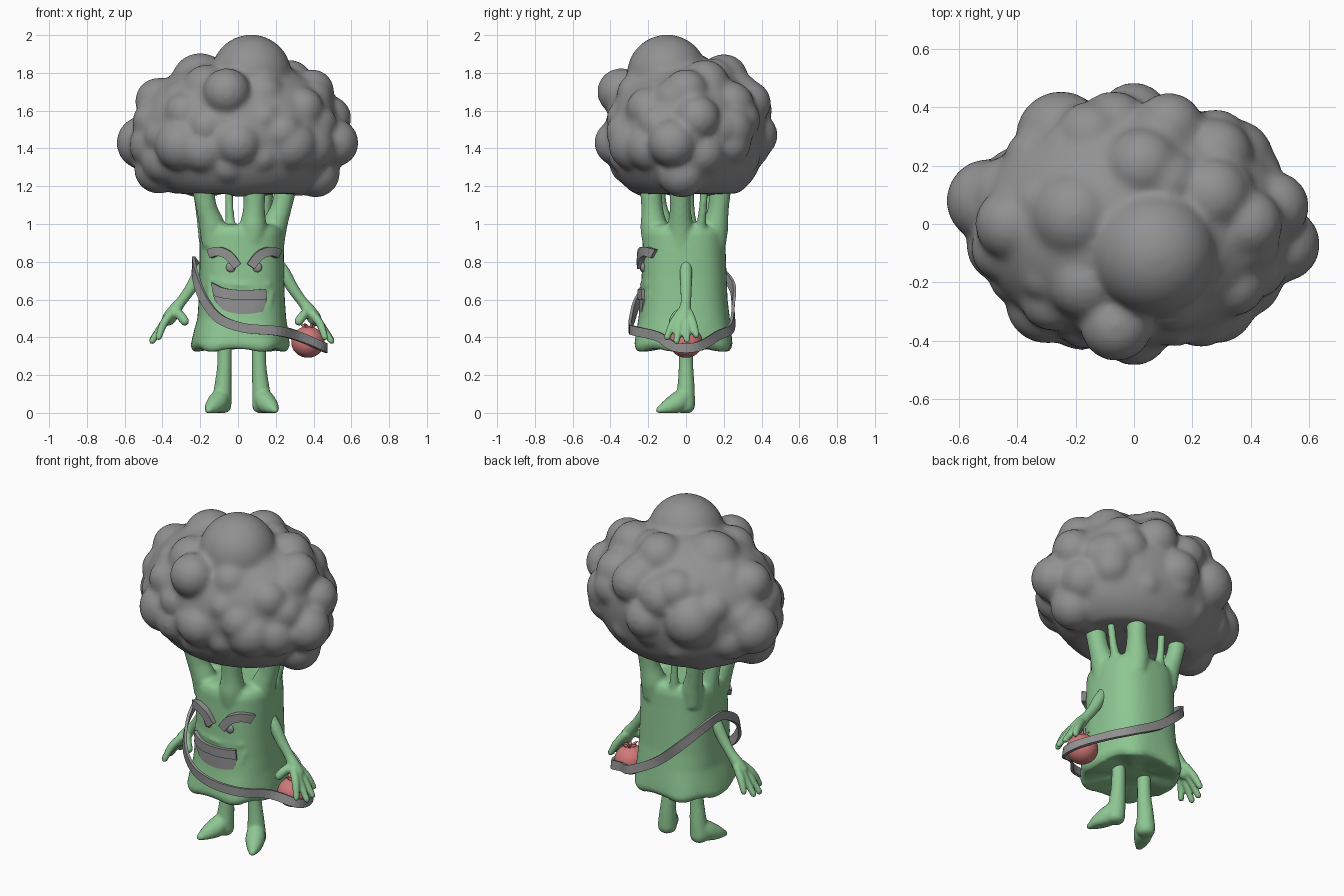
import bpy, bmesh, math, random
from mathutils import Vector, Matrix

random.seed(4)
if "Cube" in bpy.data.objects:
    bpy.data.objects.remove(bpy.data.objects["Cube"])

MID = 0.02      # plane the limbs mirror across


def material(name, *rgb):
    m = bpy.data.materials.new(name)
    m.use_nodes = True
    m.diffuse_color = (*rgb, 1)
    m.node_tree.nodes["Principled BSDF"].inputs["Base Color"].default_value = (*rgb, 1)
    return m


GREEN = material("stem green", 0.27, 0.57, 0.29)
GREY = material("plain grey", 0.285, 0.285, 0.285)
RED = material("soft red", 0.64, 0.19, 0.19)


def finish(bm, name, mat, voxel=0, smooth=3):
    """Turn a bmesh into an object; a voxel size fuses overlapping pieces."""
    bmesh.ops.recalc_face_normals(bm, faces=bm.faces)
    for f in bm.faces:
        f.smooth = True
    mesh = bpy.data.meshes.new(name)
    bm.to_mesh(mesh)
    bm.free()
    mesh.materials.append(mat)
    ob = bpy.data.objects.new(name, mesh)
    bpy.context.collection.objects.link(ob)
    if voxel:
        fuse = ob.modifiers.new("fuse", 'REMESH')
        fuse.mode = 'VOXEL'
        fuse.voxel_size = voxel
        fuse.use_smooth_shade = True
        soft = ob.modifiers.new("soften", 'SMOOTH')
        soft.factor = 0.5
        soft.iterations = smooth
    return ob


def spline(points, steps=6, closed=False):
    """Catmull-Rom curve through the points."""
    p = [Vector(q) for q in points]
    n = len(p)
    pick = (lambda i: p[i % n]) if closed else (lambda i: p[max(0, min(n - 1, i))])
    out = []
    for i in range(n if closed else n - 1):
        a, b, c, d = (pick(i + k) for k in (-1, 0, 1, 2))
        for s in range(steps):
            t = s / steps
            out.append(0.5 * (2 * b + (c - a) * t + (2 * a - 5 * b + 4 * c - d) * t ** 2
                              + (3 * b - a - 3 * c + d) * t ** 3))
    return out if closed else out + [p[-1]]


def bridge(bm, rings):
    for a, b in zip(rings, rings[1:]):
        n = len(a)
        for i in range(n):
            bm.faces.new((a[i], a[(i + 1) % n], b[(i + 1) % n], b[i]))
    bm.faces.new(rings[0])
    bm.faces.new(rings[-1])


def ball(bm, centre, size, detail=3):
    bmesh.ops.create_icosphere(bm, subdivisions=detail, radius=1,
                               matrix=Matrix.Translation(centre) @ Matrix.Diagonal((*size, 1)))


def tube(bm, points, ref=(0, 1, 0), sides=14):
    """Tapered round-tipped tube; each point is x, y, z, radius."""
    path = spline(points, 5)
    rings = []
    for i, q in enumerate(path):
        t = (path[min(i + 1, len(path) - 1)] - path[max(i - 1, 0)]).to_3d().normalized()
        u = t.cross(Vector(ref)).normalized()
        v = t.cross(u)
        angles = [math.tau * k / sides for k in range(sides)]
        rings.append([bm.verts.new(q.to_3d() + q.w * (u * math.cos(a) + v * math.sin(a)))
                      for a in angles])
    bridge(bm, rings)
    tip = path[-1]
    ball(bm, tip.to_3d(), [tip.w] * 3, 2)


def sheet(name, rows, thick, closed=False):
    """Thin grey strip between rows of points."""
    bm = bmesh.new()
    grid = [[bm.verts.new(p) for p in row] for row in rows]
    n = len(grid[0])
    for a, b in zip(grid, grid[1:]):
        for i in range(n if closed else n - 1):
            j = (i + 1) % n
            bm.faces.new((a[i], a[j], b[j], b[i]))
    ob = finish(bm, name, GREY)
    for f in ob.data.polygons:
        f.use_smooth = False
    solid = ob.modifiers.new("thickness", 'SOLIDIFY')
    solid.thickness = thick
    solid.offset = 0


def face_y(x):
    """Front surface of the trunk at face height."""
    k = min(abs((x - MID) / 0.225), 0.98)
    return -0.01 - 0.222 * (1 - k ** 2.6) ** (1 / 2.6)


# Crown: a broad-bottomed core with florets sunk into it
bm = bmesh.new()
ball(bm, (0, 0, 1.5), (0.54, 0.425, 0.38), 5)
for v in bm.verts:
    h = (v.co.z - 1.5) / 0.38
    if h < 0:
        widen = max(1 - h * h, 0.05) ** -0.22
        v.co.x *= widen
        v.co.y *= widen
    v.co.z = max(v.co.z, 1.16)
COUNT = 60
for i in range(COUNT):
    h = 1 - 2 * (i + 0.5) / COUNT
    flat = (1 - h * h) ** (0.5 if h > 0 else 0.3)
    a = i * math.pi * (3 - math.sqrt(5)) + random.uniform(-0.15, 0.15)
    r = random.uniform(0.09, 0.135)
    ball(bm, (0.465 * flat * math.cos(a), 0.355 * flat * math.sin(a),
              max(1.5 + 0.285 * h, 1.14 + r)), (r, r, r))
florets = [(0.07, -0.1, 1.79, 0.213), (-0.5, 0.08, 1.43, 0.143), (0.51, -0.07, 1.43, 0.128),
           (-0.06, -0.345, 1.7, 0.125), (-0.25, 0.3, 1.5, 0.155), (-0.2, 0.03, 1.75, 0.155),
           (0.41, -0.02, 1.27, 0.13), (-0.42, -0.03, 1.29, 0.13), (0.27, 0.1, 1.74, 0.13),
           (0, 0.36, 1.47, 0.125), (0, -0.36, 1.43, 0.125), (0.28, -0.27, 1.42, 0.14),
           (-0.3, -0.27, 1.42, 0.14), (0.03, 0.2, 1.77, 0.13), (0.34, 0.22, 1.5, 0.14),
           (0.39, 0, 1.7, 0.12), (0.48, 0.06, 1.56, 0.12), (-0.42, 0, 1.65, 0.125),
           (0.12, 0.33, 1.64, 0.12), (-0.15, 0.3, 1.65, 0.12)]
for x, y, z, r in florets:
    ball(bm, (x, y, z), (r, r, r), 4)
finish(bm, "crown", GREY, 0.016, 9)

# Trunk: rounded-square rings with a gently folded hem, stalks and lips fused in
bm = bmesh.new()
profile = [(0.35, 0.1, 0.1), (0.335, 0.2, 0.2), (0.33, 0.24, 0.25), (0.36, 0.258, 0.264),
           (0.42, 0.25, 0.255), (0.5, 0.235, 0.242), (0.6, 0.228, 0.23), (0.72, 0.224, 0.225),
           (0.86, 0.223, 0.22), (0.95, 0.221, 0.218), (0.985, 0.207, 0.205), (1.0, 0.17, 0.165)]
rings = []
for z, rx, ry in profile:
    wave = max(0, (0.5 - z) / 0.16)
    ring = []
    for k in range(64):
        a = math.tau * k / 64
        c, s = math.cos(a), math.sin(a)
        fold = wave * math.cos(6 * a + 0.5)
        ring.append(bm.verts.new((
            MID - 0.01 * wave + (1 + 0.025 * fold) * rx * math.copysign(abs(c) ** 0.77, c),
            -0.01 - 0.004 * wave + (1 + 0.025 * fold) * ry * math.copysign(abs(s) ** 0.77, s),
            z - 0.008 * fold)))
    rings.append(ring)
bridge(bm, rings)
stalks = [(-0.135, -0.13, -0.2, -0.18, 0.056), (0.08, -0.17, 0.09, -0.19, 0.058),
          (0.19, -0.03, 0.27, -0.03, 0.056), (0.11, 0.155, 0.14, 0.19, 0.056),
          (-0.135, 0.13, -0.19, 0.17, 0.048), (-0.04, 0.17, -0.05, 0.18, 0.022),
          (0.2, 0.08, 0.26, 0.1, 0.022), (-0.165, 0.01, -0.21, 0, 0.04)]
for x, y, tx, ty, r in stalks:
    tube(bm, [(x, y, 0.88, r), (x, y, 0.98, r * 1.25), ((x + tx) / 2, (y + ty) / 2, 1.09, r),
              (tx, ty, 1.27, r * 1.1)])
lips = [[(-0.15, 0.69), (-0.13, 0.57), (0.01, 0.51), (0.14, 0.53), (0.175, 0.63)],
        [(-0.15, 0.71), (-0.06, 0.685), (0.05, 0.675), (0.16, 0.68)]]
for lip in lips:
    tube(bm, [(x, face_y(x) + 0.006, z, 0.017) for x, z in lip])
finish(bm, "trunk", GREEN, 0.011, 6)

# Limbs, mirrored
for side, label in ((1, "left"), (-1, "right")):
    def flip(points):
        return [(MID + side * x, y, z, r) for x, y, z, r in points]

    bm = bmesh.new()
    tube(bm, flip([(0.18, 0, 0.81, 0.028), (0.225, 0, 0.74, 0.034), (0.27, 0, 0.66, 0.031),
                   (0.32, 0, 0.59, 0.028), (0.355, -0.005, 0.545, 0.034),
                   (0.385, -0.01, 0.5, 0.038)]))
    for y, reach, drop in ((-0.1, 0.44, 0.4), (-0.05, 0.475, 0.38),
                           (0.005, 0.475, 0.385), (0.055, 0.445, 0.41)):
        tube(bm, flip([(0.37, y * 0.3, 0.53, 0.023), (0.415, y * 0.7, 0.47, 0.022),
                       (reach, y, drop, 0.017)]))
    tube(bm, flip([(0.355, -0.01, 0.54, 0.025), (0.325, -0.05, 0.515, 0.025),
                   (0.302, -0.07, 0.485, 0.024)]))
    finish(bm, label + "_arm", GREEN, 0.008, 2)

    bm = bmesh.new()
    tube(bm, flip([(0.09, 0, 0.4, 0.038), (0.092, 0, 0.25, 0.039), (0.1, 0, 0.14, 0.046),
                   (0.108, -0.005, 0.04, 0.054)]), (1, 0, 0))
    tube(bm, flip([(0.105, 0, 0.1, 0.044), (0.128, -0.045, 0.055, 0.055),
                   (0.157, -0.1, 0.028, 0.042), (0.175, -0.14, 0.012, 0.022)]), (1, 0, 0))
    for v in bm.verts:
        v.co.z = max(v.co.z, 0)
    finish(bm, label + "_leg", GREEN, 0.009, 3)

    # Brow and pupil
    centre = 0.032
    path = spline([(0.18, 0.842), (0.135, 0.855), (0.08, 0.832), (0.035, 0.775)])
    rows = [[], []]
    for i, p in enumerate(path):
        t = path[min(i + 1, len(path) - 1)] - path[max(i - 1, 0)]
        n = Vector((-t.y, t.x)).normalized() * 0.024
        for row, q in zip(rows, (p + n, p - n)):
            x = centre + side * q.x
            row.append((x, face_y(x) - 0.012, q.y))
    sheet(label + "_brow", rows, 0.034)
    bm = bmesh.new()
    x = centre + side * 0.07
    ball(bm, (x, face_y(x), 0.77), (0.026, 0.015, 0.026))
    finish(bm, label + "_pupil", GREY)

# Mouth: two stacked rows of teeth
top = spline([(-0.138, 0.69), (-0.07, 0.66), (0.035, 0.65), (0.145, 0.657)])
middle = spline([(-0.125, 0.62), (-0.06, 0.604), (0.04, 0.598), (0.15, 0.602)])
bottom = spline([(-0.12, 0.6), (-0.075, 0.545), (0.02, 0.523), (0.13, 0.535)])
for name, upper, lower, out in (("upper_teeth", top, middle, 0.016),
                                ("lower_teeth", middle, bottom, 0.007)):
    sheet(name, [[(p.x, face_y(p.x) - out, p.y) for p in row] for row in (upper, lower)], 0.02)

# Strap looping over one shoulder and around the fruit
loop = spline([(-0.235, 0, 0.8), (-0.225, -0.15, 0.72), (-0.18, -0.25, 0.6), (-0.1, -0.285, 0.5),
               (0.03, -0.295, 0.45), (0.2, -0.275, 0.435), (0.32, -0.15, 0.405),
               (0.45, -0.06, 0.35), (0.45, 0.06, 0.35), (0.31, 0.17, 0.41), (0.2, 0.24, 0.45),
               (0.02, 0.25, 0.55), (-0.13, 0.24, 0.68), (-0.22, 0.13, 0.78)], 6, True)
rows = [[], []]
for i, p in enumerate(loop):
    t = (loop[(i + 1) % len(loop)] - loop[i - 1]).normalized()
    out = Vector((p.x - MID, p.y, 0)).normalized()
    up = out.cross(t).normalized() * 0.025
    rows[0].append(p + up)
    rows[1].append(p - up)
sheet("strap", rows, 0.016, True)

# Fruit with a crown of small sepals
bm = bmesh.new()
ball(bm, (0.37, 0, 0.375), (0.088, 0.088, 0.083), 4)
for k in range(6):
    a = math.tau * k / 6
    c, s = math.cos(a), math.sin(a)
    tube(bm, [(0.375 + r * c, r * s, z, w) for r, z, w in
              ((0.015, 0.445, 0.01), (0.025, 0.46, 0.009), (0.045, 0.472, 0.003))],
         (0.3, 0.2, 1), 8)
finish(bm, "fruit", RED)
